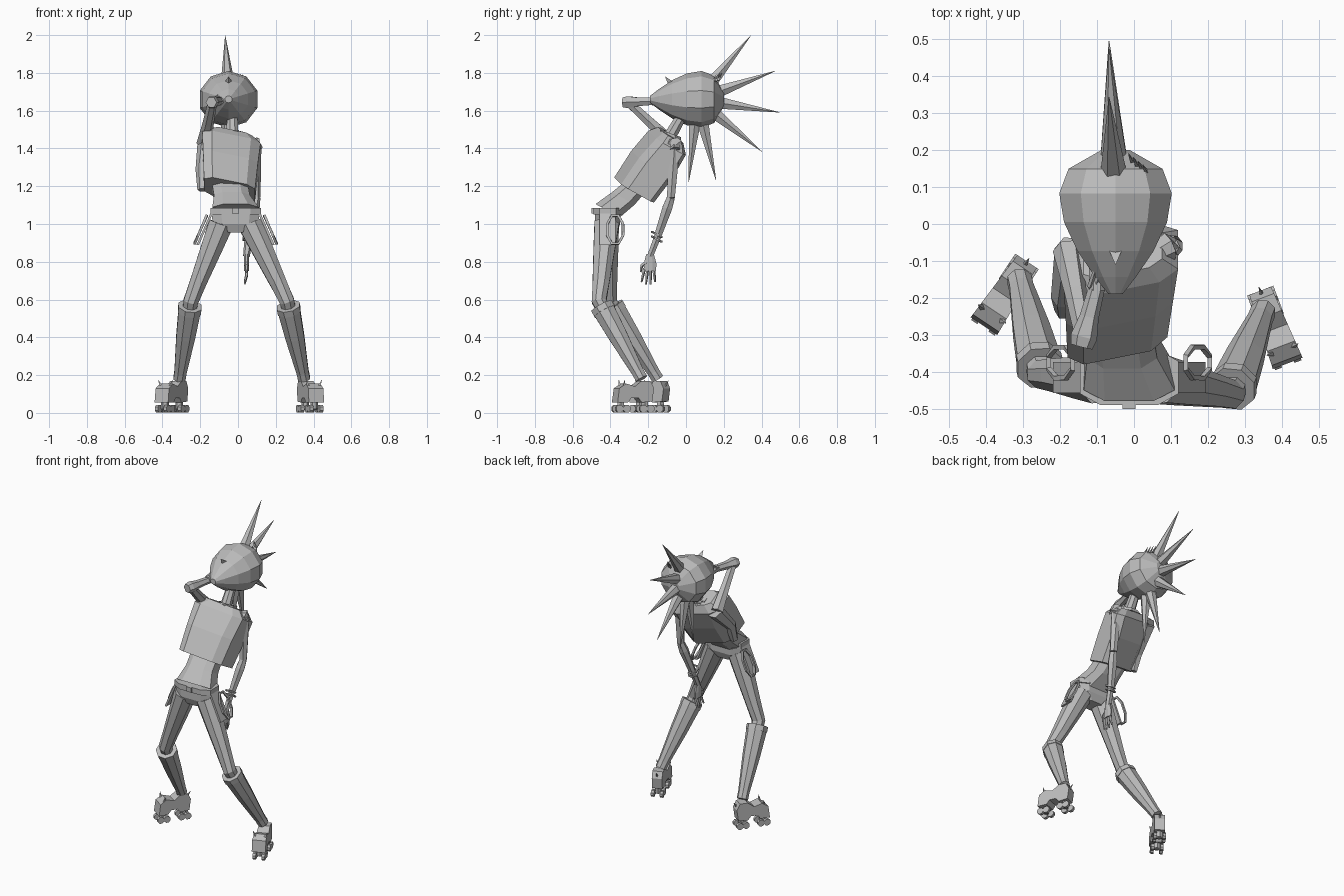
import bpy, bmesh
from math import sin, cos, pi, sqrt, radians, copysign
from mathutils import Vector

if "Cube" in bpy.data.objects:
    bpy.data.objects.remove(bpy.data.objects["Cube"])

colour = (.5, .5, .5, 1)
grey = bpy.data.materials.new("plain grey")
grey.use_nodes = True
grey.diffuse_color = colour
grey.node_tree.nodes["Principled BSDF"].inputs["Base Color"].default_value = colour


def vec(x, y, z):
    return Vector((x, y, z))


X, Y, Z = vec(1, 0, 0), vec(0, 1, 0), vec(0, 0, 1)


def finish(name, bm):
    bmesh.ops.recalc_face_normals(bm, faces=bm.faces)
    mesh = bpy.data.meshes.new(name)
    bm.to_mesh(mesh)
    bm.free()
    mesh.materials.append(grey)
    bpy.context.collection.objects.link(bpy.data.objects.new(name, mesh))


def loft(name, rings, closed=False):
    """Skin a row of equal rings; a closed row joins its ends instead of capping them."""
    bm = bmesh.new()
    rows = [[bm.verts.new(point) for point in points] for points in rings]
    pairs = list(zip(rows, rows[1:]))
    if closed:
        pairs.append((rows[-1], rows[0]))
    else:
        bm.faces.new(rows[0])
        bm.faces.new(rows[-1])
    for lower, upper in pairs:
        for i in range(len(lower)):
            bm.faces.new((lower[i - 1], lower[i], upper[i], upper[i - 1]))
    finish(name, bm)


def ring(centre, across, along, sides=8, square=1):
    """Points around a centre; a low square value makes the outline boxier."""
    points = []
    for i in range(sides):
        angle = 2 * pi * (i + .5) / sides
        c, s = cos(angle), sin(angle)
        points.append(centre + across * copysign(abs(c) ** square, c)
                      + along * copysign(abs(s) ** square, s))
    return points


def tube(name, path, radii, sides=6, closed=False):
    rings = []
    for i, point in enumerate(path):
        if closed:
            tangent = path[(i + 1) % len(path)] - path[i - 1]
        else:
            tangent = path[min(i + 1, len(path) - 1)] - path[max(i - 1, 0)]
        tangent.normalize()
        helper = X if abs(tangent.x) < .8 else Y
        across = tangent.cross(helper).normalized()
        along = tangent.cross(across)
        rings.append(ring(point, across * radii[i], along * radii[i], sides))
    loft(name, rings, closed)


def spike(name, base, tip, radius, sides=6):
    tube(name, [base, tip], [radius, .001], sides)


def hoop(name, centre, across, along, radius):
    path = ring(centre, across, along)
    tube(name, path, [radius] * len(path), 4, closed=True)


# Head: an egg that narrows to a pointed face
def egg(t):
    return cos(pi / 2 * (.7 - t) / .76) if t < .7 else sqrt(1 - ((t - .7) / .31) ** 2)


head = vec(-.05, .06, 1.66)
loft("head", [ring(head + Y * (.39 * t - .25), X * .16 * egg(t), Z * .15 * egg(t), 10)
              for t in (0, .12, .3, .5, .7, .87, 1)])
spike("brow_spike", head + vec(0, -.13, .08), head + vec(0, -.17, .12), .025, 3)

# Crest of hair spikes fanned over the back of the head
for angle in map(radians, (50, 20, -9, -39, -77, -96)):
    ray = vec(-.04, cos(angle), sin(angle))
    spike("hair_spike", head + ray * .12, head + ray * .44, .036)
for i in range(4):
    root = head + vec(.045, .11, .1) + vec(.013, -.01, -.003) * i
    spike("ear_stud", root, root + vec(-.01, .02, .04), .007, 4)

# Neck and collar
collar = vec(-.03, -.08, 1.47)
tube("neck", [collar - Y * .03 - Z * .05, collar + Y * .05 + Z * .09], [.038, .03], 8)
hoop("collar", collar, X * .06, vec(0, .05, -.02), .012)

# Torso: boxy cropped shirt leaning back, belly, belt, pelvis
hem, chest = vec(-.045, -.275, 1.18), vec(-.035, -.1, 1.43)
lean = vec(0, .09, -.05)
loft("shirt", [ring(centre, vec(1, .2, -.2) * width, lean * depth, 8, .45)
               for centre, width, depth in ((hem, .14, 1), (hem.lerp(chest, .55), .15, 1.05),
                                            (chest, .16, .9), (collar, .11, .6))])
waist = vec(-.013, -.415, 1.07)
loft("belly", [ring(centre, X * width, lean * depth, 8, .7)
               for centre, width, depth in ((hem + Y * .02 + Z * .03, .1, .6),
                                            (hem.lerp(waist, .4), .1, .7), (waist, .13, .75))])


def band(name, levels):
    loft(name, [ring(waist + Z * z, X * width, Y * depth, 8, .6) for z, width, depth in levels])


band("belt", [(-.02, .14, .078), (.015, .14, .078)])
band("pelvis", [(-.01, .135, .07), (-.07, .125, .07), (-.115, .06, .05)])
loft("buckle", [ring(waist - Y * out, X * .025, Z * .022, 4) for out in (.07, .085)])


# Skates: an extruded shoe outline on two pairs of wheels
def skate(side, heel, toe):
    ahead = (toe - heel).normalized()
    sideways = ahead.cross(Z)

    def at(along, across, height):
        return heel + ahead * along + sideways * across + Z * height

    outline = [(0, .06), (-.01, .13), (.01, .17), (.06, .17), (.1, .14), (.15, .155),
               (.19, .13), (.2, .055), (.14, .055), (.12, .08), (.08, .08), (.06, .055)]
    loft(side + "_shoe", [[at(s, sign * (.032 + s / 18), z) for s, z in outline]
                          for sign in (-1, 1)])
    for middle in (.03, .165):
        tube(side + "_axle", [at(middle, -.03, .025), at(middle, .03, .025)], [.01, .01])
        tube(side + "_truck", [at(middle, 0, .02), at(middle, 0, .07)], [.02, .02])
        for sign in (-1, 1):
            for s in (middle - .02, middle + .02):
                tube(side + "_wheel", [at(s, sign * .018, .022), at(s, sign * .038, .022)],
                     [.022, .022], 8)
    for sign in (-1, 1):
        spike(side + "_toe_stud", at(.16, sign * .03, .14), at(.16, sign * .045, .175), .01, 4)
    spike(side + "_heel_stud", at(.01, 0, .13), at(-.02, 0, .17), .01, 4)


# Legs: thigh, flared boot shaft and cuff, skate
def leg(side, hip, knee, ankle, heel, toe):
    cuff = knee.lerp(ankle, .09)
    tube(side + "_thigh", [hip, hip.lerp(knee, .3), hip.lerp(knee, .75), knee,
                           knee.lerp(ankle, .2)], [.07, .062, .048, .042, .036], 8)
    tube(side + "_boot_shaft", [cuff, cuff.lerp(ankle, .4), cuff.lerp(ankle, .9), ankle],
         [.064, .054, .035, .035], 8)
    tube(side + "_boot_cuff", [knee.lerp(ankle, .06), knee.lerp(ankle, .13)], [.066, .066], 8)
    skate(side, heel, toe)


leg("left", vec(.065, -.42, 1), vec(.26, -.46, .59), vec(.35, -.235, .18),
    vec(.345, -.19, 0), vec(.415, -.375, 0))
leg("right", vec(-.09, -.42, 1), vec(-.25, -.405, .59), vec(-.31, -.15, .18),
    vec(-.295, -.11, 0), vec(-.405, -.275, 0))

# Straps and flaps flaring out from the belt on both hips
for side, sign in (("left", 1), ("right", -1)):
    hoop(side + "_hip_loop", waist + vec(sign * .185, .04, -.1), vec(sign * .035, 0, -.08),
         Y * .045, .009)
    loft(side + "_hip_flap", [ring(waist + vec(sign * out, 0, z), X * .008, Y * .05, 4, .5)
                              for out, z in ((.125, -.01), (.2, -.18))])

# Lowered left arm with bracelets and open hand
shoulder, elbow, wrist = vec(.09, -.06, 1.42), vec(.095, -.08, 1.14), vec(.055, -.155, .92)
palm = vec(.045, -.19, .79)
tube("left_shoulder", [shoulder - X * .04 - Y * .03, shoulder, shoulder + X * .02 - Z * .03],
     [.03, .042, .028], 8)
tube("left_upper_arm", [shoulder, elbow], [.034, .024])
tube("left_forearm", [elbow, elbow.lerp(wrist, .25), wrist, palm + Z * .04],
     [.024, .03, .021, .018])
for lift in (0, .025):
    hoop("bracelet", wrist + Z * lift, X * .029, lean * .3, .007)
loft("left_palm", [ring(palm + Z * z, X * .014, Y * width)
                   for z, width in ((.05, .022), (0, .036), (-.04, .034))])
for i in range(4):
    knuckle = palm + vec(0, .016 * i - .03, -.025)
    length = .09 - .012 * abs(i - 1.5)
    splay = Y * (i - 2) * .008
    tube("left_finger", [knuckle, knuckle + splay / 2 - Z * length / 2,
                         knuckle + splay - vec(.01, 0, length)], [.009, .008, .005], 5)
tube("left_thumb", [palm + Z * .02, palm - Y * .045 - Z * .01, palm - Y * .05 - Z * .045],
     [.012, .01, .005], 5)

# Raised right arm with its hand at the face
shoulder, elbow, hand = vec(-.18, -.07, 1.425), vec(-.135, -.305, 1.645), vec(-.1, -.17, 1.65)
tube("right_upper_arm", [shoulder, shoulder.lerp(elbow, .5), elbow], [.04, .03, .025])
tube("right_forearm", [elbow.lerp(hand, -.2), elbow, elbow.lerp(hand, .4), hand],
     [.03, .036, .026, .022])
loft("right_palm", [ring(hand + vec(0, y, 0), X * .024, Z * .024) for y in (-.01, .05)])
for i in range(3):
    knuckle = hand + vec(.014 * i - .02, 0, .01)
    tube("right_finger", [knuckle, knuckle + vec(.015, .045, .025)], [.008, .006], 5)
tube("right_sleeve", [shoulder + X * .015, shoulder - vec(.01, .13, .14),
                      shoulder - vec(.01, .165, .245)], [.05, .035, .025])
